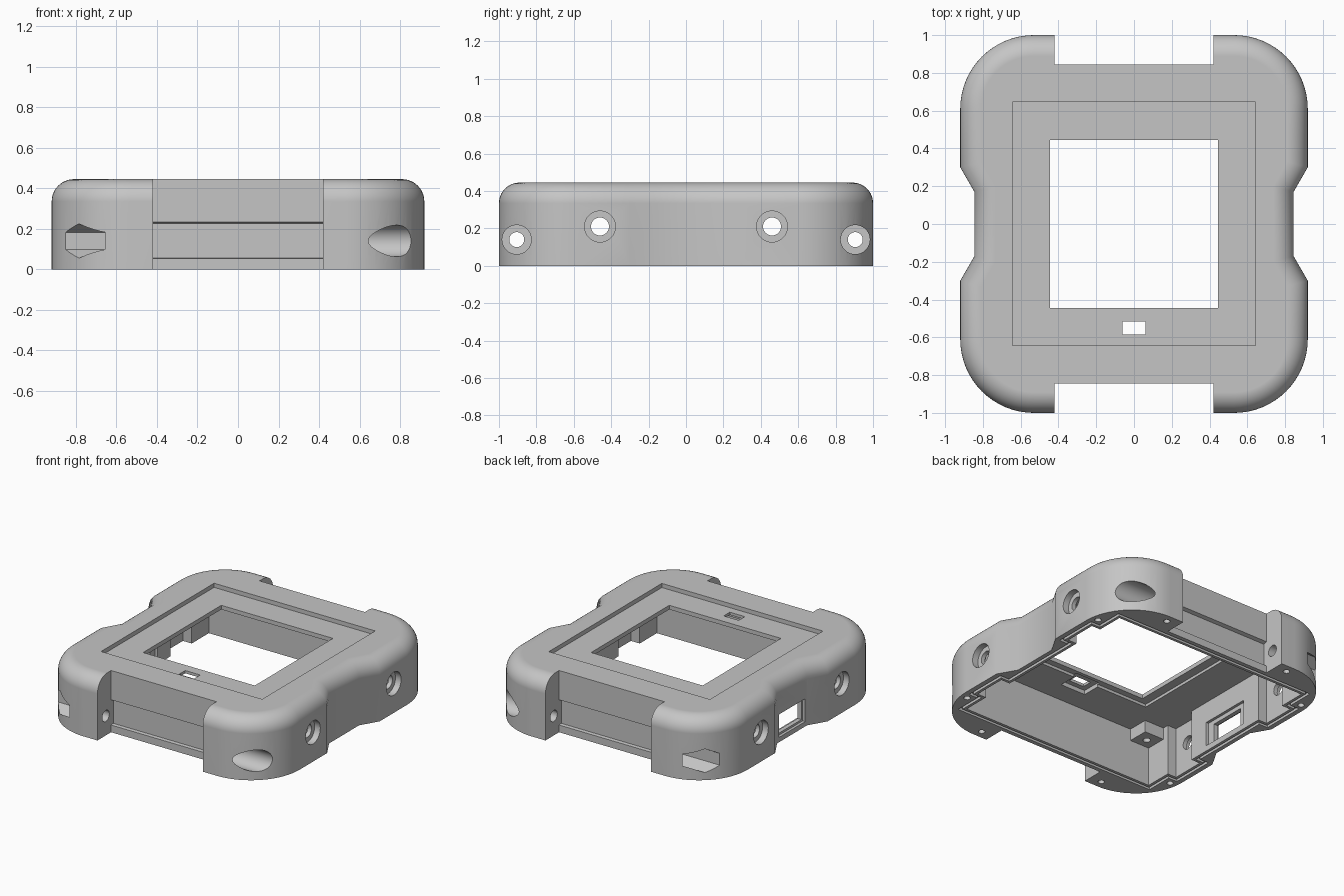
import bpy, bmesh, math
from mathutils import Vector, Matrix

cube = bpy.data.objects.get("Cube")
if cube:
    bpy.data.objects.remove(cube, do_unlink=True)

HX, HY, H = 0.92, 1.0, 0.445      # half width, half depth, height
CORNER, FILLET = 0.39, 0.11

grey = bpy.data.materials.new("plain grey")
grey.use_nodes = True
grey.diffuse_color = (0.56, 0.56, 0.56, 1)
grey.node_tree.nodes["Principled BSDF"].inputs["Base Color"].default_value = (0.56, 0.56, 0.56, 1)


def finish(bm, name):
    bmesh.ops.recalc_face_normals(bm, faces=bm.faces)
    mesh = bpy.data.meshes.new(name)
    bm.to_mesh(mesh)
    bm.free()
    mesh.materials.append(grey)
    ob = bpy.data.objects.new(name, mesh)
    bpy.context.collection.objects.link(ob)
    return ob


def box(x0, x1, y0, y1, z0, z1):
    bm = bmesh.new()
    centre = Vector((x0 + x1, y0 + y1, z0 + z1)) / 2
    size = (x1 - x0, y1 - y0, z1 - z0)
    bmesh.ops.create_cube(bm, size=1, matrix=Matrix.Translation(centre) @ Matrix.Diagonal((*size, 1)))
    return finish(bm, "box_helper")


def rod(a, b, radius, sides=32):
    # Cylinder between two points
    a, b = Vector(a), Vector(b)
    d = b - a
    bm = bmesh.new()
    m = Matrix.Translation((a + b) / 2) @ d.to_track_quat('Z', 'Y').to_matrix().to_4x4()
    bmesh.ops.create_cone(bm, cap_ends=True, segments=sides, radius1=radius, radius2=radius,
                          depth=d.length, matrix=m)
    return finish(bm, "rod_helper")


def prism(profile, x0, x1):
    # Extrude a y-z profile along x
    bm = bmesh.new()
    face = bm.faces.new([bm.verts.new((x0, y, z)) for y, z in profile])
    ext = bmesh.ops.extrude_face_region(bm, geom=[face])["geom"]
    bmesh.ops.translate(bm, vec=(x1 - x0, 0, 0), verts=[v for v in ext if isinstance(v, bmesh.types.BMVert)])
    return finish(bm, "prism_helper")


def hex_prism(x0, x1, y, z, r):
    # Hexagon along x with a point facing up
    return prism([(y + r * math.sin(k * math.pi / 3), z + r * math.cos(k * math.pi / 3))
                  for k in range(6)], x0, x1)


def loft(loops, name, closed_ring=False):
    # Skin (points, z) loops; cap the ends, or join last to first as a ring
    bm = bmesh.new()
    rings = [[bm.verts.new((p.x, p.y, z)) for p in pts] for pts, z in loops]
    pairs = list(zip(rings, rings[1:]))
    if closed_ring:
        pairs.append((rings[-1], rings[0]))
    else:
        bm.faces.new(rings[0][::-1])
        bm.faces.new(rings[-1])
    for low, high in pairs:
        for i in range(len(low)):
            j = (i + 1) % len(low)
            bm.faces.new((low[i], low[j], high[j], high[i]))
    return finish(bm, name)


def combine(target, tool, operation='DIFFERENCE'):
    mod = target.modifiers.new("combine", 'BOOLEAN')
    mod.operation, mod.solver, mod.object = operation, 'EXACT', tool
    bpy.context.view_layer.objects.active = target
    bpy.ops.object.modifier_apply(modifier=mod.name)
    bpy.data.objects.remove(tool, do_unlink=True)


def mirrored(quarter):
    # One quarter outline to a full counter-clockwise loop
    half = quarter + [Vector((-p.x, p.y)) for p in reversed(quarter)]
    return half + [-p for p in half]


def inset(points, d):
    result = []
    for i, p in enumerate(points):
        e0 = (p - points[i - 1]).normalized()
        e1 = (points[(i + 1) % len(points)] - p).normalized()
        n0, n1 = Vector((-e0.y, e0.x)), Vector((-e1.y, e1.x))
        result.append(p + (n0 + n1) * d / (1 + n0.dot(n1)))
    return result


# Body with waisted sides and rounded top edge
quarter = [Vector((0.845, 0.17)), Vector((HX, 0.3))]
for k in range(17):
    a = k * math.pi / 32
    quarter.append(Vector((HX - CORNER + CORNER * math.cos(a), HY - CORNER + CORNER * math.sin(a))))
outline = mirrored(quarter)
levels = [(outline, 0)]
for k in range(11):
    a = k * math.pi / 20
    levels.append((inset(outline, FILLET * (1 - math.cos(a))), H - FILLET + FILLET * math.sin(a)))
body = loft(levels, "case_body")

# Strap notches at front and back, with an inset lower panel
for s in (-1, 1):
    combine(body, prism([(s * y, z) for y, z in
                         ((1.1, -0.1), (0.845, -0.1), (0.845, 0.052), (0.82, 0.055),
                          (0.82, 0.225), (0.845, 0.234), (0.845, 0.6), (1.1, 0.6))], -0.42, 0.42))

# Inner cavity, wider beside the waist, with a seal groove around its rim
cavity = mirrored([Vector(p) for p in ((0.775, 0.34), (0.845, 0.34), (0.845, 0.58),
                                       (0.775, 0.58), (0.775, 0.775))])
combine(body, loft([(cavity, -0.1), (cavity, 0.365)], "cavity_helper"))
inner, outer = inset(cavity, -0.02), inset(cavity, -0.04)
combine(body, loft([(inner, -0.05), (outer, -0.05), (outer, 0.02), (inner, 0.02)],
                   "groove_helper", closed_ring=True))

# Screen recess, ceiling pockets, window and sensor slot
combine(body, box(-0.642, 0.642, -0.642, 0.645, 0.415, 0.6))
combine(body, box(-0.51, 0.51, -0.49, 0.49, 0.3, 0.385))
combine(body, box(-0.1, 0.1, -0.62, -0.47, 0.3, 0.395))
combine(body, box(-0.445, 0.445, -0.445, 0.445, 0.3, 0.6))
combine(body, box(-0.06, 0.06, -0.585, -0.515, 0.3, 0.6))

# Corner posts with screw holes
for sx in (-1, 1):
    for sy in (-1, 1):
        x, y = sx * 0.7, sy * 0.705
        combine(body, box(x - 0.08, x + 0.08, y - 0.08, y + 0.08, 0.28, 0.4), 'UNION')
        combine(body, rod((x, y, 0.2), (x, y, 0.35), 0.025, 16))

# Port opening in one side wall, recessed inside and out
combine(body, box(-1, -0.825, -0.15, 0.15, 0.035, 0.2))
combine(body, box(-0.795, -0.6, -0.19, 0.19, 0.04, 0.215))
combine(body, box(-1, -0.6, -0.135, 0.135, 0.05, 0.185))

# Sideways screw holes, round head pockets and hexagonal nut pockets
for sy in (-1, 1):
    y = sy * 0.46
    combine(body, rod((-1.1, y, 0.21), (1.1, y, 0.21), 0.048))
    for sx in (-1, 1):
        combine(body, rod((sx * 0.875, y, 0.21), (sx * 1.1, y, 0.21), 0.083))
    y = sy * 0.905
    combine(body, rod((-1.1, y, 0.14), (1.1, y, 0.14), 0.04))
    combine(body, rod((0.53, y, 0.14), (1.1, y, 0.14), 0.078))
    combine(body, hex_prism(-1.1, -0.53, y, 0.14, 0.085))

# Small cover screw holes on the underside
for sx in (-1, 1):
    for sy in (-1, 1):
        for x, y in ((0.51, 0.94), (0.865, 0.665)):
            combine(body, rod((sx * x, sy * y, -0.05), (sx * x, sy * y, 0.06), 0.022, 16))

# Smooth rounded surfaces, crisp cut edges
bpy.ops.object.select_all(action='DESELECT')
body.select_set(True)
bpy.context.view_layer.objects.active = body
bpy.ops.object.shade_smooth_by_angle(angle=math.radians(32))
normals = body.modifiers.new("even_normals", 'WEIGHTED_NORMAL')
normals.keep_sharp = True
